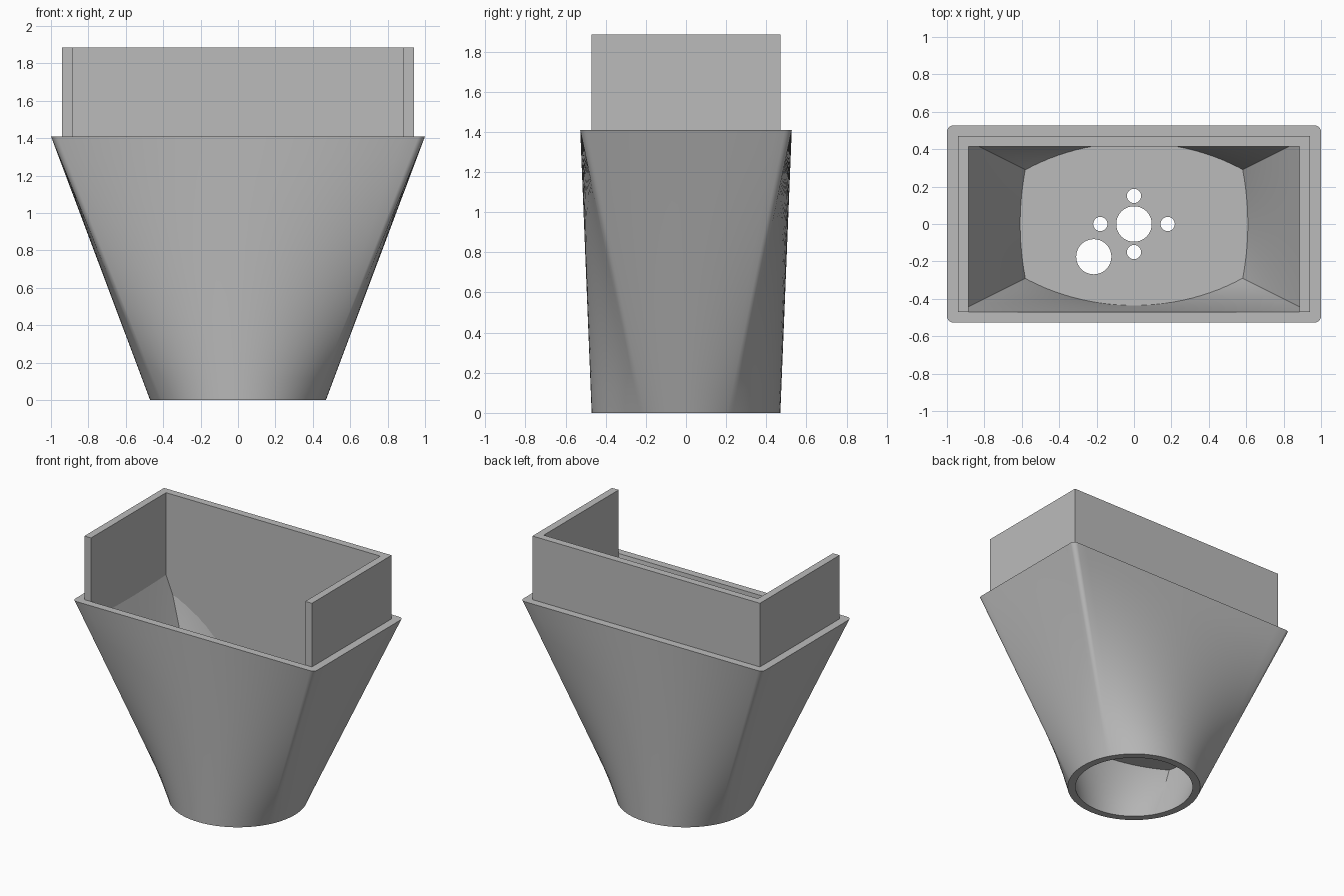
import bpy, bmesh, math
from mathutils import Vector, Matrix

cube = bpy.data.objects.get("Cube")
if cube:
    bpy.data.objects.remove(cube, do_unlink=True)

RIM = 1.41      # height of the funnel rim
SIDE, ARC = 24, 6

grey = bpy.data.materials.new("plain grey")
grey.use_nodes = True
grey.diffuse_color = (0.5, 0.5, 0.5, 1)
grey.node_tree.nodes["Principled BSDF"].inputs["Base Color"].default_value = (0.5, 0.5, 0.5, 1)


def make_object(name, bm):
    bmesh.ops.recalc_face_normals(bm, faces=bm.faces[:])
    mesh = bpy.data.meshes.new(name)
    bm.to_mesh(mesh)
    bm.free()
    mesh.materials.append(grey)
    obj = bpy.data.objects.new(name, mesh)
    bpy.context.collection.objects.link(obj)
    return obj


def section(radius, hx, hy, t, corner=0.0, spread=0.0):
    """Cross-section a fraction t of the way from a circle to a rectangle."""
    phi = math.atan2(hy, hx)
    angles = [-phi, phi, math.pi - phi, math.pi + phi, 2 * math.pi - phi]
    signs = [(1, -1), (1, 1), (-1, 1), (-1, -1), (1, -1)]
    pairs = []
    for i in range(4):
        a, b = angles[i] + spread, angles[i + 1] - spread
        quarter = (i - 1) * math.pi / 2
        centres = [Vector((sx * (hx - corner), sy * (hy - corner))) for sx, sy in signs[i:i + 2]]
        # rounded corner
        for k in range(ARC):
            f = k / ARC
            g = quarter + f * math.pi / 2
            pairs.append((angles[i] + spread * (2 * f - 1),
                          centres[0] + corner * Vector((math.cos(g), math.sin(g)))))
        # straight side
        out = corner * Vector((math.cos(i * math.pi / 2), math.sin(i * math.pi / 2)))
        for k in range(SIDE):
            f = k / SIDE
            pairs.append((a + (b - a) * f, centres[0].lerp(centres[1], f) + out))
    return [(radius * Vector((math.cos(g), math.sin(g)))).lerp(p, t) for g, p in pairs]


def skin(name, rings, loop=False):
    """Join (outline, height) rings into a solid, or into a hollow loop."""
    bm = bmesh.new()
    rows = [[bm.verts.new((p[0], p[1], z)) for p in pts] for pts, z in rings]
    n = len(rows[0])
    pairs = list(zip(rows, rows[1:] + rows[:1])) if loop else list(zip(rows, rows[1:]))
    for low, high in pairs:
        for i in range(n):
            j = (i + 1) % n
            bm.faces.new((low[i], low[j], high[j], high[i]))
    if not loop:
        bm.faces.new(rows[0][::-1])
        bm.faces.new(rows[-1])
    bmesh.ops.remove_doubles(bm, verts=bm.verts[:], dist=1e-5)
    return make_object(name, bm)


def activate(obj):
    bpy.ops.object.select_all(action='DESELECT')
    obj.select_set(True)
    bpy.context.view_layer.objects.active = obj


def cut(obj, tool, operation):
    tool.hide_render = True
    mod = obj.modifiers.new("cut", 'BOOLEAN')
    mod.object, mod.operation, mod.solver = tool, operation, 'EXACT'
    activate(obj)
    bpy.ops.object.modifier_apply(modifier=mod.name)
    bpy.data.objects.remove(tool, do_unlink=True)


levels = [k / 12 for k in range(13)]

# Funnel shell: round at the base, rectangular at the rim
outer = [(section(0.47, 1.0, 0.527, t, 0.035, 0.03), t * RIM) for t in levels]
inner = [(section(0.415, 0.94, 0.47, t), t * RIM) for t in reversed(levels)]
funnel = skin("funnel_shell", outer + inner, loop=True)
activate(funnel)
bpy.ops.object.shade_smooth_by_angle(angle=math.radians(30))

# Three-sided collar, reaching down into the funnel and trimmed inside its wall
x0, x1, y0, y1 = 0.885, 0.94, 0.415, 0.47
outline = [(-x1, -y1), (-x0, -y1), (-x0, y0), (x0, y0),
           (x0, -y1), (x1, -y1), (x1, y1), (-x1, y1)]
collar = skin("collar_wall", [(outline, 0.5), (outline, 1.885)])
middle = [(section(0.443, 0.97, 0.5, t), t * RIM) for t in levels]
trim = skin("trim_helper", middle + [(middle[-1][0], 2.2)])
cut(collar, trim, 'INTERSECT')

# Floor plate with its holes
floor = skin("floor_plate", [(section(0.43, 0.955, 0.485, z / RIM), z) for z in (0.47, 0.52)])
holes = [(0, 0, 0.095), (-0.215, -0.175, 0.094), (0.18, 0, 0.038),
         (-0.18, 0, 0.038), (0, 0.15, 0.038), (0, -0.15, 0.038)]
bm = bmesh.new()
for x, y, r in holes:
    bmesh.ops.create_cone(bm, cap_ends=True, segments=40, radius1=r, radius2=r, depth=0.3,
                          matrix=Matrix.Translation((x, y, 0.5)))
cut(floor, make_object("hole_helper", bm), 'DIFFERENCE')
